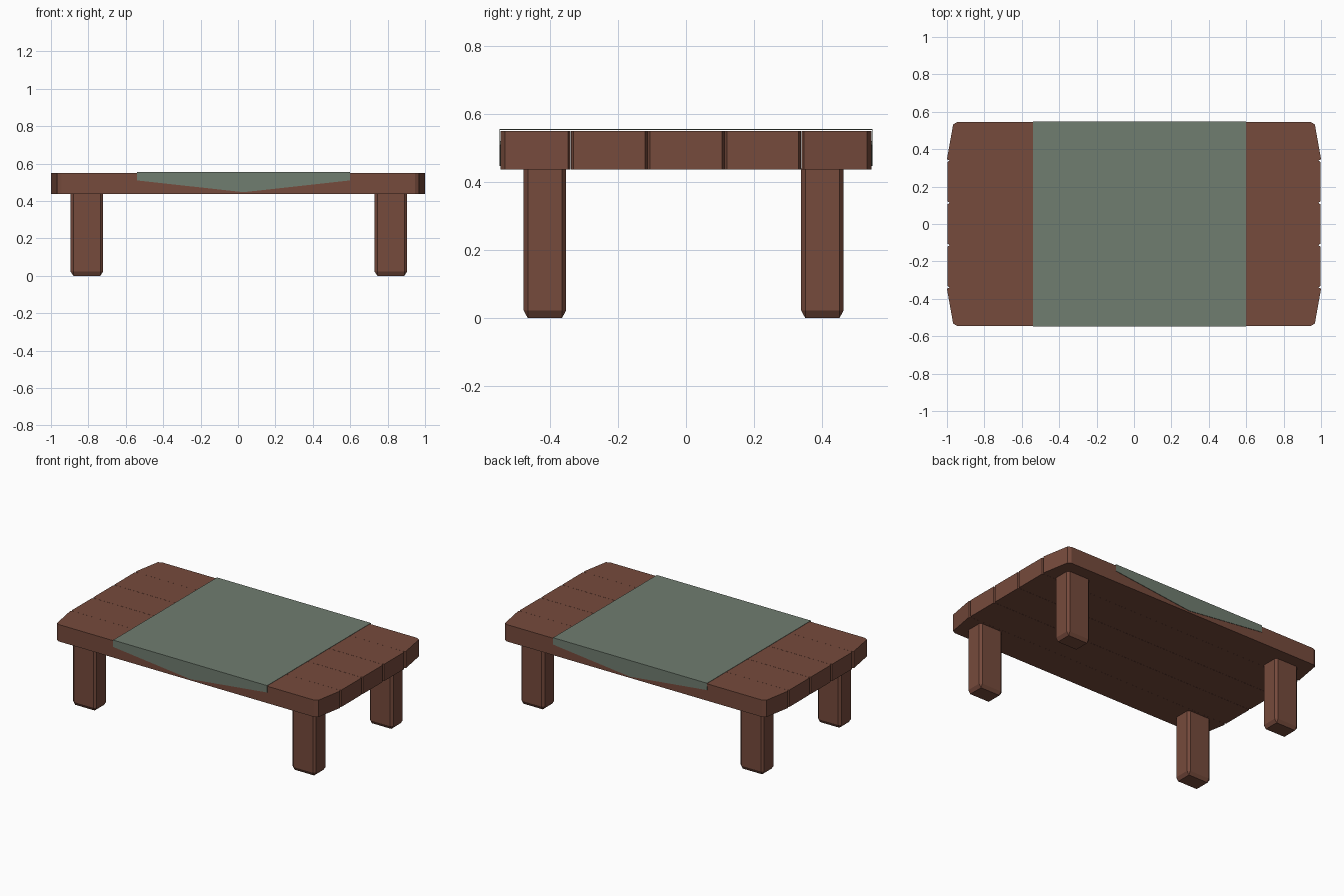
import bpy, bmesh

if "Cube" in bpy.data.objects:
    bpy.data.objects.remove(bpy.data.objects["Cube"])


def material(name, color):
    m = bpy.data.materials.new(name)
    m.diffuse_color = (*color, 1)
    m.use_nodes = True
    m.node_tree.nodes["Principled BSDF"].inputs["Base Color"].default_value = m.diffuse_color
    return m


wood = material("brown_wood", (0.181, 0.069, 0.045))
fabric = material("green_fabric", (0.162, 0.205, 0.162))


def finish(name, bm, mat):
    bmesh.ops.recalc_face_normals(bm, faces=bm.faces)
    mesh = bpy.data.meshes.new(name)
    bm.to_mesh(mesh)
    bm.free()
    mesh.materials.append(mat)
    ob = bpy.data.objects.new(name, mesh)
    bpy.context.collection.objects.link(ob)
    return ob


def plank(name, half_outline, z0=0.437, z1=0.55):
    """Extrude an outline given for +x and mirrored to -x."""
    pts = half_outline + [(-x, y) for x, y in reversed(half_outline)]
    bm = bmesh.new()
    face = bm.faces.new([bm.verts.new((x, y, z0)) for x, y in pts])
    ext = bmesh.ops.extrude_face_region(bm, geom=[face])
    top = [v for v in ext["geom"] if isinstance(v, bmesh.types.BMVert)]
    bmesh.ops.translate(bm, verts=top, vec=(0, 0, z1 - z0))
    return finish(name, bm, wood)


# Three middle planks with nicked end corners
for i in range(3):
    y = (i - 1) * 0.226
    a, b = y - 0.1125, y + 0.1125
    plank(f"middle_plank_{i + 1}",
          [(0.985, a), (0.998, a + 0.007), (0.998, b - 0.007), (0.985, b)])

# Outer planks with tapered, clipped ends
for name, s in (("front_plank", -1), ("back_plank", 1)):
    plank(name, [(0.985, 0.339 * s), (1.0, 0.347 * s),
                 (0.967, 0.532 * s), (0.945, 0.545 * s)])

# Legs: chamfered along the vertical edges and around the foot
for side, x in (("left", -0.808), ("right", 0.817)):
    for end, y in (("front", -0.415), ("back", 0.401)):
        bm = bmesh.new()
        bmesh.ops.create_cube(bm, size=1)
        bmesh.ops.scale(bm, vec=(0.174, 0.15, 0.29), verts=bm.verts)
        edges = [e for e in bm.edges if min(v.co.z for v in e.verts) < 0]
        bmesh.ops.bevel(bm, geom=edges, offset=0.015, segments=1,
                        affect='EDGES', profile=0.5)
        bmesh.ops.scale(bm, vec=(1, 0.125 / 0.15, 0.44 / 0.29), verts=bm.verts)
        bmesh.ops.translate(bm, vec=(x, y, 0.22), verts=bm.verts)
        finish(f"{end}_{side}_leg", bm, wood)

# Table runner with a pointed drape at front and back
bm = bmesh.new()
x0, x1, xm, zt = -0.54, 0.60, 0.03, 0.556
corners = []
for y in (-0.549, 0.549):
    a, b = bm.verts.new((x0, y, zt)), bm.verts.new((x1, y, zt))
    drop = [bm.verts.new((x, y, z)) for x, z in ((x1, 0.51), (xm, 0.447), (x0, 0.51))]
    bm.faces.new([a, b] + drop)
    corners.append((a, b))
(a, b), (c, d) = corners
bm.faces.new((a, c, d, b))
runner = finish("table_runner", bm, fabric)
bm = bmesh.new()
bm.from_mesh(runner.data)
top = max(bm.faces, key=lambda f: f.calc_center_median().z)
if top.normal.z < 0:
    bmesh.ops.reverse_faces(bm, faces=bm.faces)
bm.to_mesh(runner.data)
bm.free()
solid = runner.modifiers.new("thickness", 'SOLIDIFY')
solid.thickness = 0.003
solid.offset = -1
